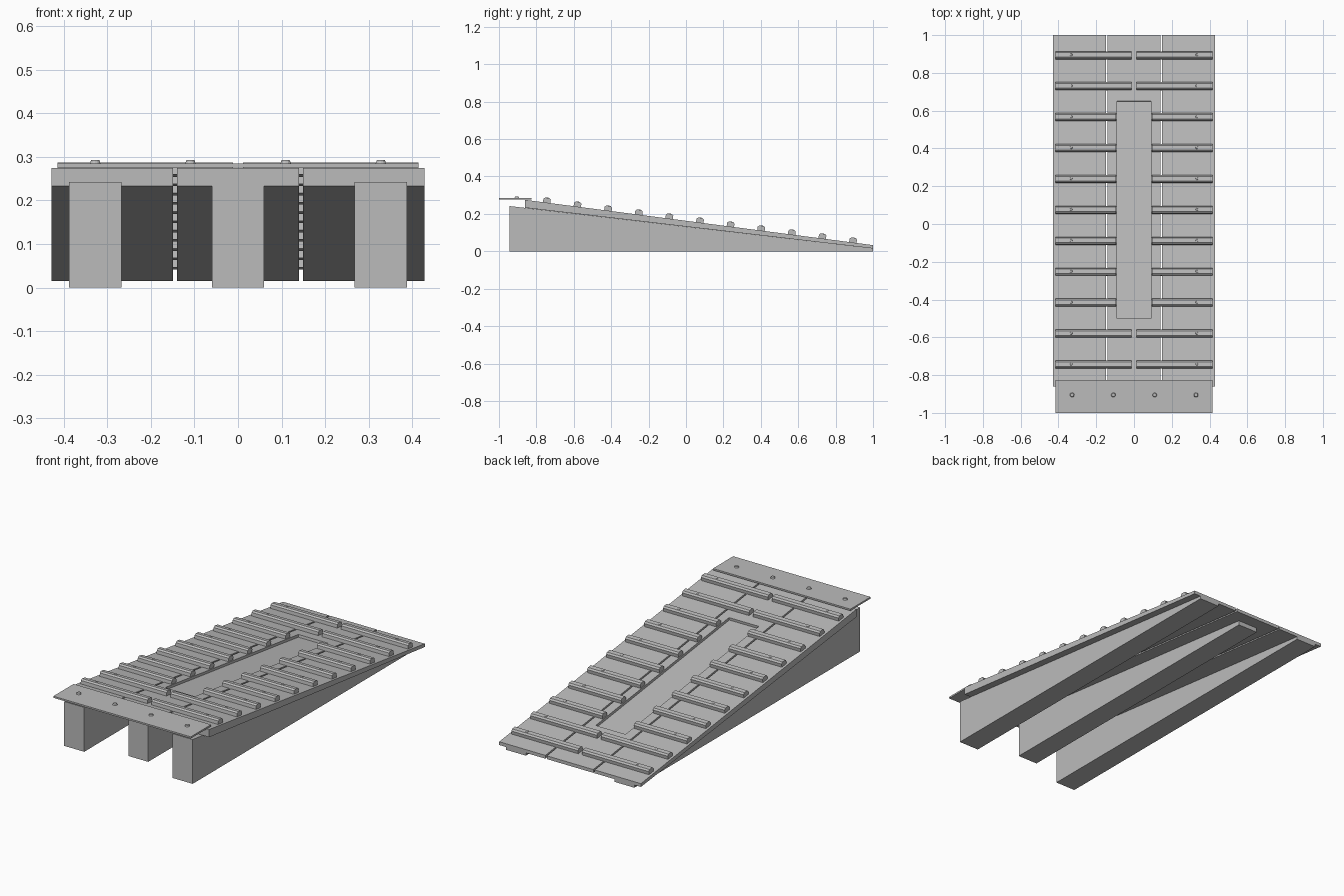
import bpy, bmesh, math
from mathutils import Matrix, Vector

cube = bpy.data.objects.get("Cube")
if cube:
    bpy.data.objects.remove(cube, do_unlink=True)

grey = bpy.data.materials.new("plain grey")
grey.use_nodes = True
colour = (0.5, 0.5, 0.5, 1)
grey.diffuse_color = colour
grey.node_tree.nodes["Principled BSDF"].inputs["Base Color"].default_value = colour

FRONT, BACK = -0.86, 1.0
TOP_FRONT, TOP_BACK = 0.275, 0.033
SLOPE = (TOP_BACK - TOP_FRONT) / (BACK - FRONT)


def deck_top(y):
    return TOP_FRONT + SLOPE * (y - FRONT)


def deck_bottom(y):
    return 0.233 + (0.015 - 0.233) * (y - FRONT) / (BACK - FRONT)


def finish(name, bm, smooth=False):
    bmesh.ops.recalc_face_normals(bm, faces=bm.faces[:])
    mesh = bpy.data.meshes.new(name)
    bm.to_mesh(mesh)
    bm.free()
    mesh.materials.append(grey)
    obj = bpy.data.objects.new(name, mesh)
    bpy.context.collection.objects.link(obj)
    return obj


def prism(x0, x1, profile):
    """Extrude a (y, z) side profile from x0 to x1."""
    bm = bmesh.new()
    face = bm.faces.new([bm.verts.new((x0, y, z)) for y, z in profile])
    new = bmesh.ops.extrude_face_region(bm, geom=[face])["geom"]
    verts = [v for v in new if isinstance(v, bmesh.types.BMVert)]
    bmesh.ops.translate(bm, verts=verts, vec=(x1 - x0, 0, 0))
    return bm


def mirrored(x0, x1, side):
    return sorted((side * x0, side * x1))


def bolt(name, x, y, z, radius, height, tilt=0):
    bm = bmesh.new()
    place = Matrix.Translation((x, y, z)) @ Matrix.Rotation(tilt, 4, 'X')
    bmesh.ops.create_cone(bm, cap_ends=True, segments=12, radius1=radius,
                          radius2=radius * 0.75, depth=height, matrix=place)
    return finish(name, bm)


# Sloping deck boards
deck = [(FRONT, deck_bottom(FRONT)), (BACK, deck_bottom(BACK)),
        (BACK, TOP_BACK), (FRONT, TOP_FRONT)]
for side, label in ((1, "left"), (-1, "right")):
    finish(label + "_deck_board", prism(*mirrored(0.149, 0.428, side), deck))

# Middle board with a shallow rectangular recess in its top
bm = prism(-0.14, 0.14, deck)
for axis, cuts in ((0, (-0.09, 0.09)), (1, (-0.5, 0.65))):
    for cut in cuts:
        co, no = Vector(), Vector()
        co[axis], no[axis] = cut, 1
        bmesh.ops.bisect_plane(bm, geom=bm.verts[:] + bm.edges[:] + bm.faces[:],
                               plane_co=co, plane_no=no)
bmesh.ops.recalc_face_normals(bm, faces=bm.faces[:])
floor = [f for f in bm.faces if f.normal.z > 0.9
         and abs(f.calc_center_median().x) < 0.05
         and -0.4 < f.calc_center_median().y < 0.5]
bmesh.ops.inset_individual(bm, faces=floor, thickness=0.0005, depth=-0.014)
finish("middle_deck_board", bm)

# Wedge beams under the deck
beam = [(-0.945, 0), (BACK, 0), (BACK, deck_bottom(BACK)), (-0.945, 0.242)]
for side, label in ((1, "left"), (-1, "right")):
    finish(label + "_beam", prism(*mirrored(0.267, 0.388, side), beam))
END = 0.92
finish("middle_beam", prism(-0.06, 0.06, [
    (FRONT, 0), (END, 0), (END, deck_bottom(END)), (FRONT, deck_bottom(FRONT))]))

# Chamfered cleats across the deck, shorter beside the recess
tilt = math.atan(SLOPE)
section = [(-0.02, -0.003), (0.02, -0.003), (0.02, 0.018),
           (0.012, 0.026), (-0.012, 0.026), (-0.02, 0.018)]
for row in range(11):
    y = 0.892 - row * 0.1637
    inner = 0.095 if 2 <= row <= 8 else 0.012
    place = Matrix.Translation((0, y, deck_top(y))) @ Matrix.Rotation(tilt, 4, 'X')
    for side, label in ((1, "left"), (-1, "right")):
        bm = prism(*mirrored(inner, 0.415, side), section)
        bmesh.ops.transform(bm, matrix=place, verts=bm.verts[:])
        finish(f"{label}_cleat_{row + 1}", bm)
        top = place @ Vector((side * 0.333, 0, 0.026))
        bolt(f"{label}_cleat_screw_{row + 1}", *top, 0.008, 0.003, tilt)

# Flat landing plate at the high end, with its bolts
finish("landing_plate", prism(-0.415, 0.415, [
    (-1, 0.276), (-0.825, 0.276), (-0.825, 0.285), (-1, 0.285)]))
for i in range(4):
    bolt(f"plate_bolt_{i + 1}", -0.328 + i * 0.2187, -0.905, 0.288, 0.0125, 0.009)
